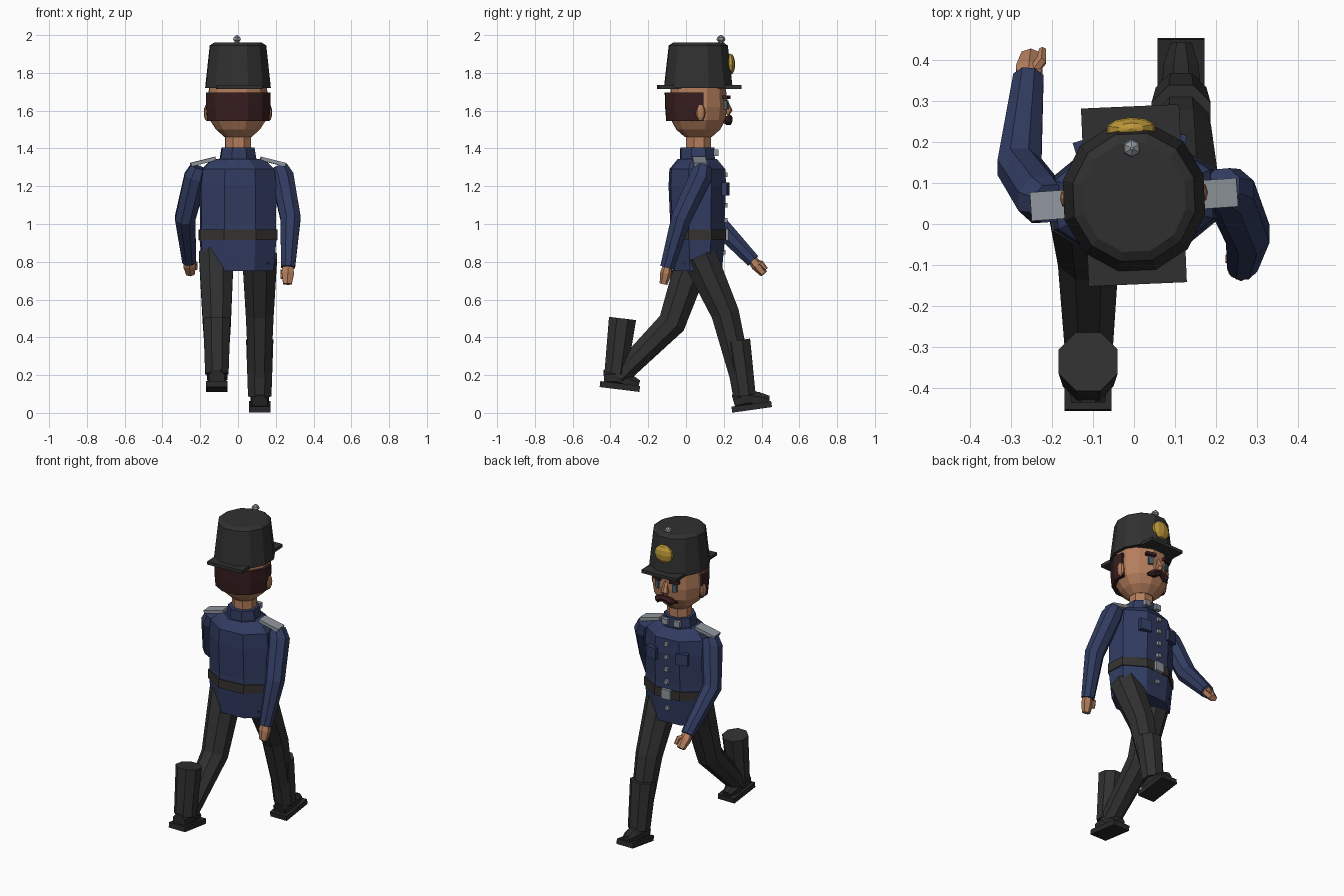
import bpy, bmesh, math
from mathutils import Matrix, Vector

if "Cube" in bpy.data.objects:
    bpy.data.objects.remove(bpy.data.objects["Cube"])


def material(name, rgb):
    m = bpy.data.materials.new(name)
    m.use_nodes = True
    m.diffuse_color = (*rgb, 1)
    m.node_tree.nodes["Principled BSDF"].inputs["Base Color"].default_value = (*rgb, 1)
    return m


NAVY = material("navy cloth", (0.031, 0.045, 0.12))
BLACK = material("black felt", (0.03, 0.03, 0.03))
LEATHER = material("black leather", (0.022, 0.022, 0.022))
BELT = material("belt leather", (0.035, 0.033, 0.03))
SKIN = material("skin", (0.46, 0.21, 0.11))
HAIR = material("dark brown hair", (0.04, 0.013, 0.014))
GOLD = material("gold", (0.5, 0.31, 0.04))
SILVER = material("silver", (0.28, 0.31, 0.34))
EYE = material("grey blue eye", (0.07, 0.12, 0.16))

STILL = Matrix()


def turned(angle, axis, origin):
    return Matrix.Translation(origin) @ Matrix.Rotation(math.radians(angle), 4, axis)


# Torso and head have their own slightly twisted frames, centred on the body axis
TORSO = turned(4, 'Z', (0, 0.06, 0))
HEAD = turned(2.5, 'Z', (0, 0.065, 0))


def finish(name, bm, mat, pose):
    bmesh.ops.recalc_face_normals(bm, faces=bm.faces)
    bm.transform(pose)
    mesh = bpy.data.meshes.new(name)
    bm.to_mesh(mesh)
    bm.free()
    mesh.materials.append(mat)
    ob = bpy.data.objects.new(name, mesh)
    bpy.context.collection.objects.link(ob)
    return ob


def skin_rings(name, rings, mat, pose):
    bm = bmesh.new()
    loops = [[bm.verts.new(p) for p in ring] for ring in rings]
    n = len(loops[0])
    for a, b in zip(loops, loops[1:]):
        for i in range(n):
            j = (i + 1) % n
            bm.faces.new((a[i], a[j], b[j], b[i]))
    bm.faces.new(loops[0])
    bm.faces.new(loops[-1])
    return finish(name, bm, mat, pose)


def loft(name, sections, mat, pose=STILL, sides=8, at=(0, 0)):
    """Stacked flat-sided rings, each given as (z, half width, half depth)."""
    k = 1 / math.cos(math.pi / sides)
    turn = [(i + 0.5) * math.tau / sides for i in range(sides)]
    rings = [[(at[0] + k * rx * math.cos(t), at[1] + k * ry * math.sin(t), z) for t in turn]
             for z, rx, ry in sections]
    return skin_rings(name, rings, mat, pose)


def limb(name, points, radii, mat, pose=STILL, sides=8, squash=1):
    """Tube along a bent path with a radius at each point."""
    pts = [Vector(p) for p in points]
    rings = []
    for i, p in enumerate(pts):
        t = (pts[min(i + 1, len(pts) - 1)] - pts[max(i - 1, 0)]).normalized()
        ref = Vector((0, 0, 1)) if abs(t.x) > 0.8 else Vector((1, 0, 0))
        u = (ref - t * ref.dot(t)).normalized()
        v = t.cross(u) * squash
        turn = [(j + 0.5) * math.tau / sides for j in range(sides)]
        rings.append([p + (u * math.cos(a) + v * math.sin(a)) * radii[i] for a in turn])
    return skin_rings(name, rings, mat, pose)


def box(name, loc, size, mat, pose=STILL, tilt=0, axis='Y'):
    bm = bmesh.new()
    bmesh.ops.create_cube(bm, size=1)
    bm.transform(Matrix.Translation(loc) @ Matrix.Rotation(math.radians(tilt), 4, axis)
                 @ Matrix.Diagonal((*size, 1)))
    return finish(name, bm, mat, pose)


def ball(name, loc, size, mat, pose, segments=8, rings=6):
    bm = bmesh.new()
    bmesh.ops.create_uvsphere(bm, u_segments=segments, v_segments=rings, radius=1)
    bm.transform(Matrix.Translation(loc) @ Matrix.Diagonal((*size, 1)))
    return finish(name, bm, mat, pose)


SIDES = (("left", 1), ("right", -1))

# Tunic, collar and belt
loft("tunic", [(0.75, 0.185, 0.125), (0.92, 0.2, 0.14), (1.0, 0.198, 0.138), (1.2, 0.2, 0.147),
               (1.29, 0.19, 0.143), (1.325, 0.155, 0.115), (1.345, 0.11, 0.1)], NAVY, TORSO)
loft("collar", [(1.32, 0.11, 0.1), (1.345, 0.095, 0.09), (1.405, 0.085, 0.088)], NAVY, TORSO)
loft("belt", [(0.915, 0.206, 0.146), (0.97, 0.206, 0.146)], BELT, TORSO)
box("belt_buckle", (0, 0.152, 0.943), (0.06, 0.02, 0.06), SILVER, TORSO)
for i, z in enumerate((1.26, 1.18, 1.1, 1.02, 0.85)):
    y = 0.135 if z < 0.9 else 0.147
    box(f"tunic_button_{i + 1}", (0, y, z), (0.024, 0.025, 0.024), SILVER, TORSO)
for side, s in SIDES:
    box(f"{side}_pocket", (s * 0.1, 0.142, 1.185), (0.075, 0.03, 0.07), NAVY, TORSO, -s * 14, 'Z')
    box(f"{side}_collar_badge", (s * 0.04, 0.095, 1.378), (0.04, 0.025, 0.035), SILVER, TORSO)
    box(f"{side}_epaulette", (s * 0.185, 0, 1.33), (0.135, 0.07, 0.02), SILVER, TORSO, s * 14)

# Neck and head
loft("neck", [(1.35, 0.068, 0.065), (1.48, 0.068, 0.065)], SKIN, HEAD)
loft("head", [(1.46, 0.07, 0.07), (1.5, 0.115, 0.115), (1.55, 0.147, 0.142),
              (1.62, 0.158, 0.15), (1.73, 0.152, 0.145)], SKIN, HEAD, 12)

# Hair wraps the back of the head and stops in front of the ears
hair = loft("hair", [(1.545, 0.164, 0.168), (1.62, 0.17, 0.174), (1.695, 0.17, 0.176)],
            HAIR, STILL, 12)
bm = bmesh.new()
bm.from_mesh(hair.data)
cut = bmesh.ops.bisect_plane(bm, geom=bm.verts[:] + bm.edges[:] + bm.faces[:],
                             plane_co=(0, 0.02, 0), plane_no=(0, 1, 0), clear_outer=True)
bmesh.ops.holes_fill(bm, edges=[e for e in bm.edges if e.is_boundary])
bm.transform(HEAD)
bm.to_mesh(hair.data)
bm.free()

# Face
for side, s in SIDES:
    ball(f"{side}_ear", (s * 0.165, 0.005, 1.59), (0.016, 0.026, 0.045), SKIN, HEAD)
    box(f"{side}_eye", (s * 0.058, 0.143, 1.63), (0.028, 0.02, 0.045), EYE, HEAD, -s * 18, 'Z')
    box(f"{side}_eyebrow", (s * 0.06, 0.147, 1.672), (0.06, 0.025, 0.018), HAIR, HEAD, -s * 18, 'Z')
limb("nose", [(0, 0.14, 1.66), (0, 0.158, 1.6), (0, 0.15, 1.58)], (0.012, 0.024, 0.016), SKIN, HEAD, 6)
limb("moustache", [(-0.075, 0.135, 1.54), (-0.045, 0.157, 1.545), (0, 0.165, 1.563),
                   (0.045, 0.157, 1.545), (0.075, 0.135, 1.54)],
     (0.008, 0.024, 0.017, 0.024, 0.008), HAIR, HEAD, 6)

# Hat
loft("hat_crown", [(1.72, 0.172, 0.18), (1.74, 0.17, 0.178), (1.945, 0.148, 0.155),
                   (1.96, 0.125, 0.132)], BLACK, HEAD, 12)
box("hat_brim", (0, 0.005, 1.725), (0.24, 0.435, 0.02), BLACK, HEAD)
ball("hat_badge", (0, 0.168, 1.845), (0.062, 0.028, 0.058), GOLD, HEAD, 10, 6)
loft("hat_finial", [(1.94, 0.017, 0.017), (1.965, 0.012, 0.012), (1.975, 0.02, 0.02),
                    (1.988, 0.017, 0.017), (2.0, 0.003, 0.003)], SILVER, HEAD, 6, (0, 0.12))

# Arms, one swung forward and one back
ARMS = {"left": [(0.215, 0.09, 1.3), (0.235, 0.078, 1.25), (0.278, -0.025, 1.03), (0.265, -0.1, 0.77)],
        "right": [(-0.205, 0.05, 1.3), (-0.225, 0.06, 1.25), (-0.28, 0.14, 1.03), (-0.258, 0.355, 0.805)]}
for side, s in SIDES:
    path = [Vector(p) for p in ARMS[side]]
    limb(f"{side}_sleeve", path, (0.05, 0.064, 0.058, 0.04), NAVY)
    wrist = path[-1]
    d = (wrist - path[-2]).normalized()
    d = (d + Vector((0, 0, -0.3 if s > 0 else -0.1))).normalized()
    limb(f"{side}_hand", [wrist - d * 0.02, wrist + d * 0.03, wrist + d * 0.09],
         (0.028, 0.038, 0.026), SKIN, sides=6, squash=0.8)
    side_step = Vector((-s * 0.03, 0.025, 0.01))
    limb(f"{side}_thumb", [wrist + d * 0.01, wrist + d * 0.03 + side_step, wrist + d * 0.07 + side_step],
         (0.014, 0.014, 0.01), SKIN, sides=6)

# Legs in a long stride
LEGS = {"left": [(0.115, 0.07, 0.83), (0.115, 0.208, 0.525), (0.115, 0.315, 0.09)],
        "right": [(-0.115, 0.05, 0.845), (-0.112, -0.075, 0.475), (-0.11, -0.36, 0.19)]}
FEET = {"left": turned(8, 'X', (0.115, 0.35, 0.016)),
        "right": turned(-7, 'X', (-0.112, -0.352, 0.124))}
for side, s in SIDES:
    limb(f"{side}_trouser_leg", LEGS[side], (0.1, 0.08, 0.058), BLACK)
    foot = FEET[side]
    box(f"{side}_boot_sole", (0, 0, 0.016), (0.115, 0.212, 0.032), LEATHER, foot)
    limb(f"{side}_boot_upper", [(0, -0.09, 0.05), (0, -0.02, 0.06), (0, 0.045, 0.045), (0, 0.098, 0.035)],
         (0.045, 0.053, 0.046, 0.028), LEATHER, foot)
    loft(f"{side}_boot_shaft", [(0.08, 0.062, 0.06), (0.375, 0.072, 0.072)], BLACK, foot,
         at=(0, -0.03))
